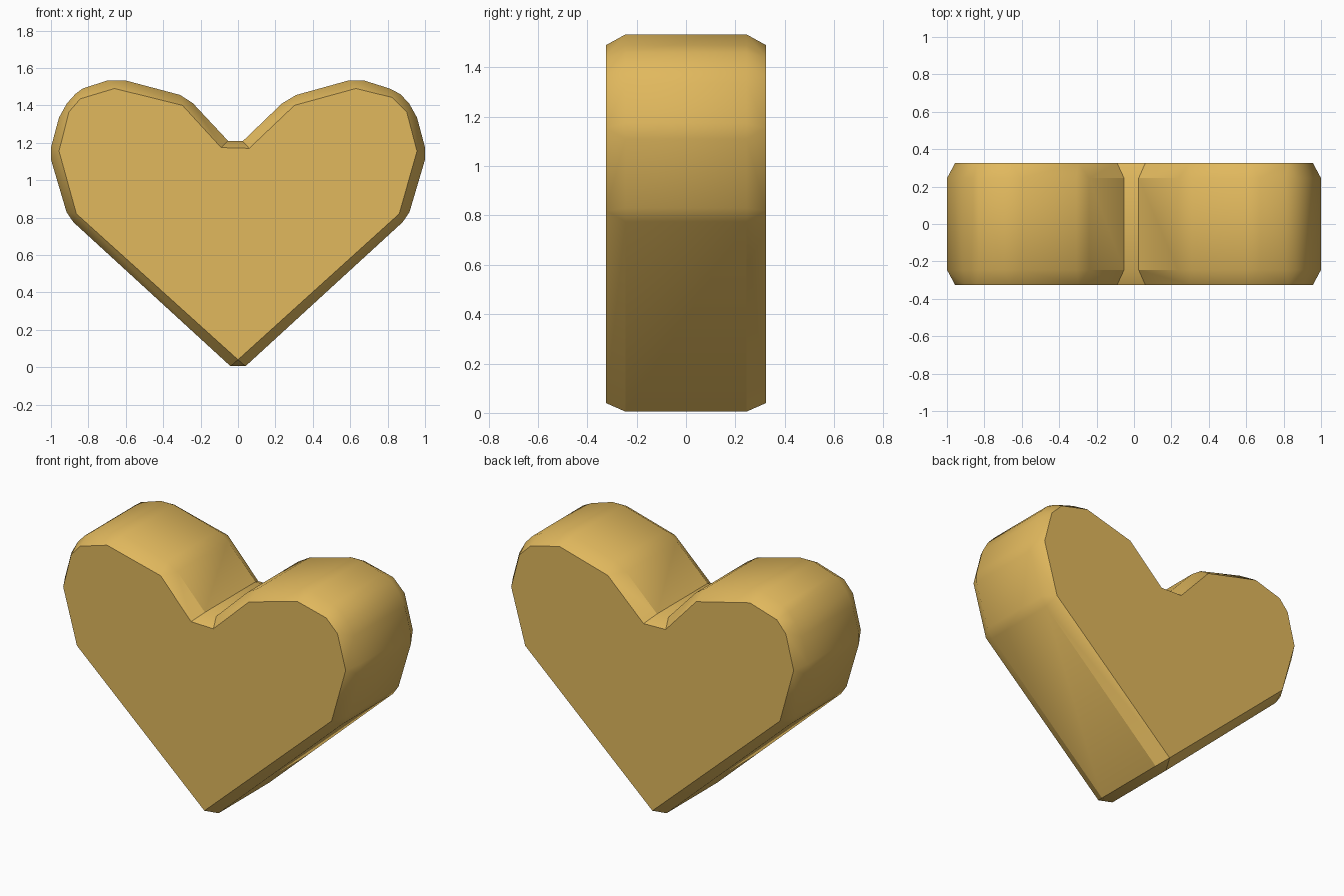
import bpy, bmesh, math

if "Cube" in bpy.data.objects:
    bpy.data.objects.remove(bpy.data.objects["Cube"])

HALF, RIM = 0.325, 0.245   # half depth of the flat faces / of the side wall

# Heart outline: inner face corner, followed by its one or two wall corners
OUTLINE = [
    [(0, .04), (-.04, .005), (.04, .005)],
    [(.862, .82), (.88, .775), (.917, .83)],
    [(.957, 1.155), (1, 1.11), (1, 1.175)],
    [(.902, 1.365), (.957, 1.335), (.915, 1.41)],
    [(.825, 1.442), (.868, 1.46), (.81, 1.49)],
    [(.63, 1.49), (.67, 1.534), (.595, 1.534)],
    [(.302, 1.40), (.31, 1.455), (.235, 1.41)],
    [(.06, 1.17), (.025, 1.208)],
    [(-.09, 1.174), (-.053, 1.21)],
    [(-.297, 1.40), (-.24, 1.41), (-.308, 1.455)],
    [(-.66, 1.49), (-.605, 1.534), (-.695, 1.534)],
    [(-.843, 1.435), (-.83, 1.49), (-.87, 1.46)],
    [(-.904, 1.365), (-.915, 1.41), (-.957, 1.335)],
    [(-.957, 1.155), (-1, 1.175), (-1, 1.11)],
    [(-.864, .82), (-.917, .83), (-.88, .775)],
]

gold = bpy.data.materials.new("gold")
gold.diffuse_color = (0.75, 0.48, 0.11, 1)
gold.use_nodes = True
gold.node_tree.nodes["Principled BSDF"].inputs["Base Color"].default_value = gold.diffuse_color

bm = bmesh.new()
n = len(OUTLINE)
rims = []
for s in (-1, 1):
    # Flat heart face
    inner = [bm.verts.new((c[0][0], s * HALF, c[0][1])) for c in OUTLINE]
    outer = [[bm.verts.new((x, s * RIM, z)) for x, z in c[1:]] for c in OUTLINE]
    bm.faces.new(inner)
    # Chamfer strip with corner triangles
    for i in range(n):
        j = (i + 1) % n
        bm.faces.new((inner[i], outer[i][-1], outer[j][0], inner[j]))
        if len(outer[i]) == 2:
            bm.faces.new((inner[i], outer[i][0], outer[i][1]))
    rims.append([v for c in outer for v in c])

# Side wall
front, back = rims
for i in range(len(front)):
    j = (i + 1) % len(front)
    bm.faces.new((front[i], front[j], back[j], back[i]))

bmesh.ops.recalc_face_normals(bm, faces=bm.faces)
mesh = bpy.data.meshes.new("heart")
bm.to_mesh(mesh)
bm.free()
mesh.materials.append(gold)
heart = bpy.data.objects.new("heart", mesh)
bpy.context.collection.objects.link(heart)
bpy.context.view_layer.objects.active = heart
heart.select_set(True)
bpy.ops.object.shade_smooth_by_angle(angle=math.radians(30))
